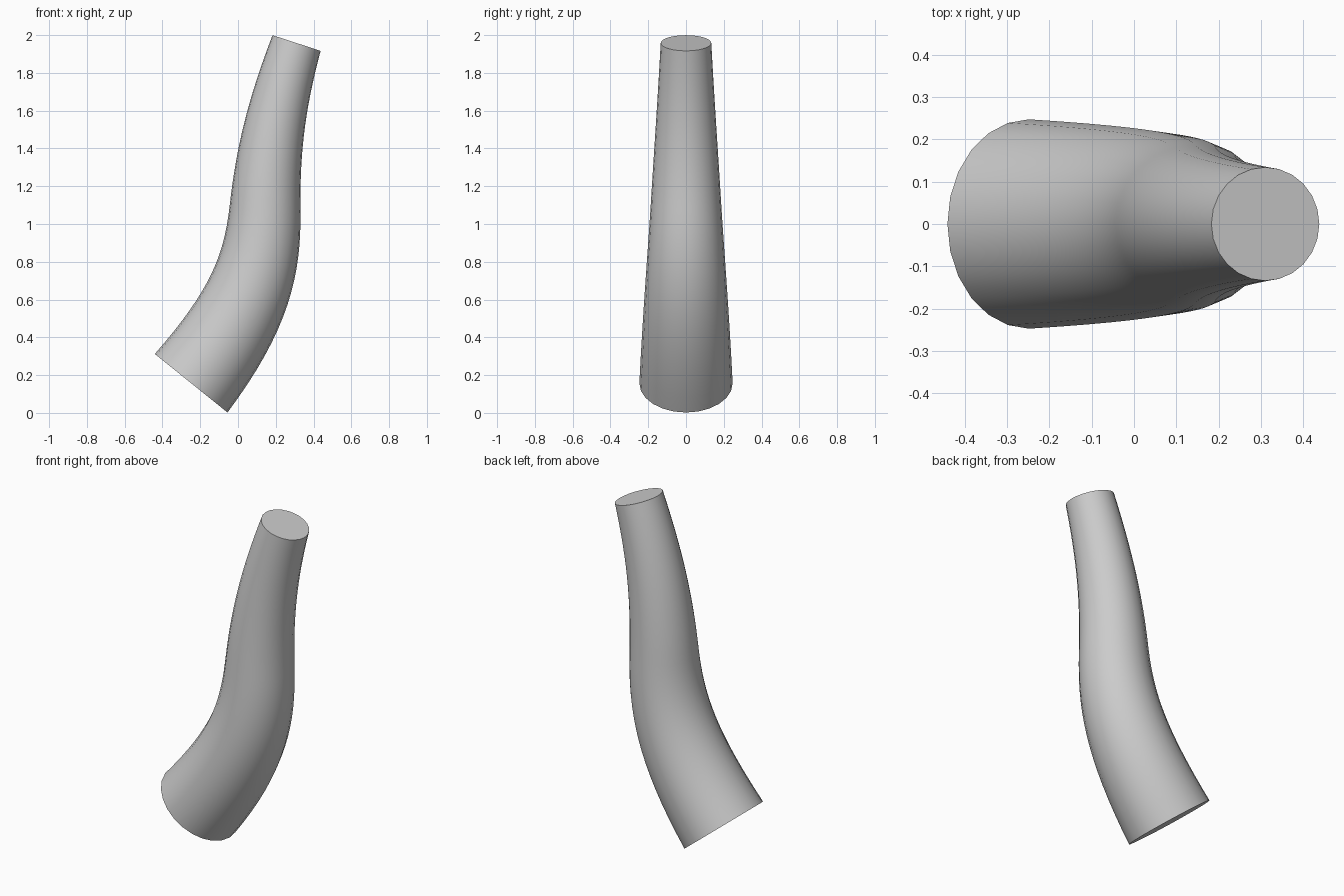
import bpy
import math
from mathutils import Vector

cube = bpy.data.objects.get("Cube")
if cube:
    bpy.data.objects.remove(cube, do_unlink=True)

grey = bpy.data.materials.new("plain grey")
grey.use_nodes = True
grey.diffuse_color = (0.6, 0.6, 0.6, 1)
grey.node_tree.nodes["Principled BSDF"].inputs["Base Color"].default_value = (0.6, 0.6, 0.6, 1)

# Centre line: position, direction, handle lengths in and out, tube radius
stations = [
    ((-0.248, 0, 0.157), (0.627, 0, 0.779), 0.1, 0.50, 0.247),
    ((0.143, 0, 1.08), (0.05, 0, 1), 0.30, 0.30, 0.188),
    ((0.31, 0, 1.958), (0.31, 0, 0.951), 0.35, 0.1, 0.134),
]

curve = bpy.data.curves.new("tapered_trunk", "CURVE")
curve.dimensions = "3D"
curve.resolution_u = 16
curve.bevel_depth = 1
curve.bevel_resolution = 10
curve.use_fill_caps = True
spline = curve.splines.new("BEZIER")
spline.bezier_points.add(len(stations) - 1)
for point, (pos, way, back, ahead, radius) in zip(spline.bezier_points, stations):
    pos, way = Vector(pos), Vector(way).normalized()
    point.handle_left_type = point.handle_right_type = "FREE"
    point.co = pos
    point.handle_left = pos - way * back
    point.handle_right = pos + way * ahead
    point.radius = radius
curve.materials.append(grey)

# Turn the bent tube into a mesh, smooth along its side and sharp at its ends
trunk = bpy.data.objects.new("tapered_trunk", curve)
bpy.context.collection.objects.link(trunk)
bpy.ops.object.select_all(action="DESELECT")
trunk.select_set(True)
bpy.context.view_layer.objects.active = trunk
bpy.ops.object.convert(target="MESH")
bpy.ops.object.mode_set(mode="EDIT")
bpy.ops.mesh.select_all(action="SELECT")
bpy.ops.mesh.remove_doubles(threshold=0.0001)
bpy.ops.mesh.normals_make_consistent(inside=False)
bpy.ops.object.mode_set(mode="OBJECT")
bpy.ops.object.shade_smooth_by_angle(angle=math.radians(40))
